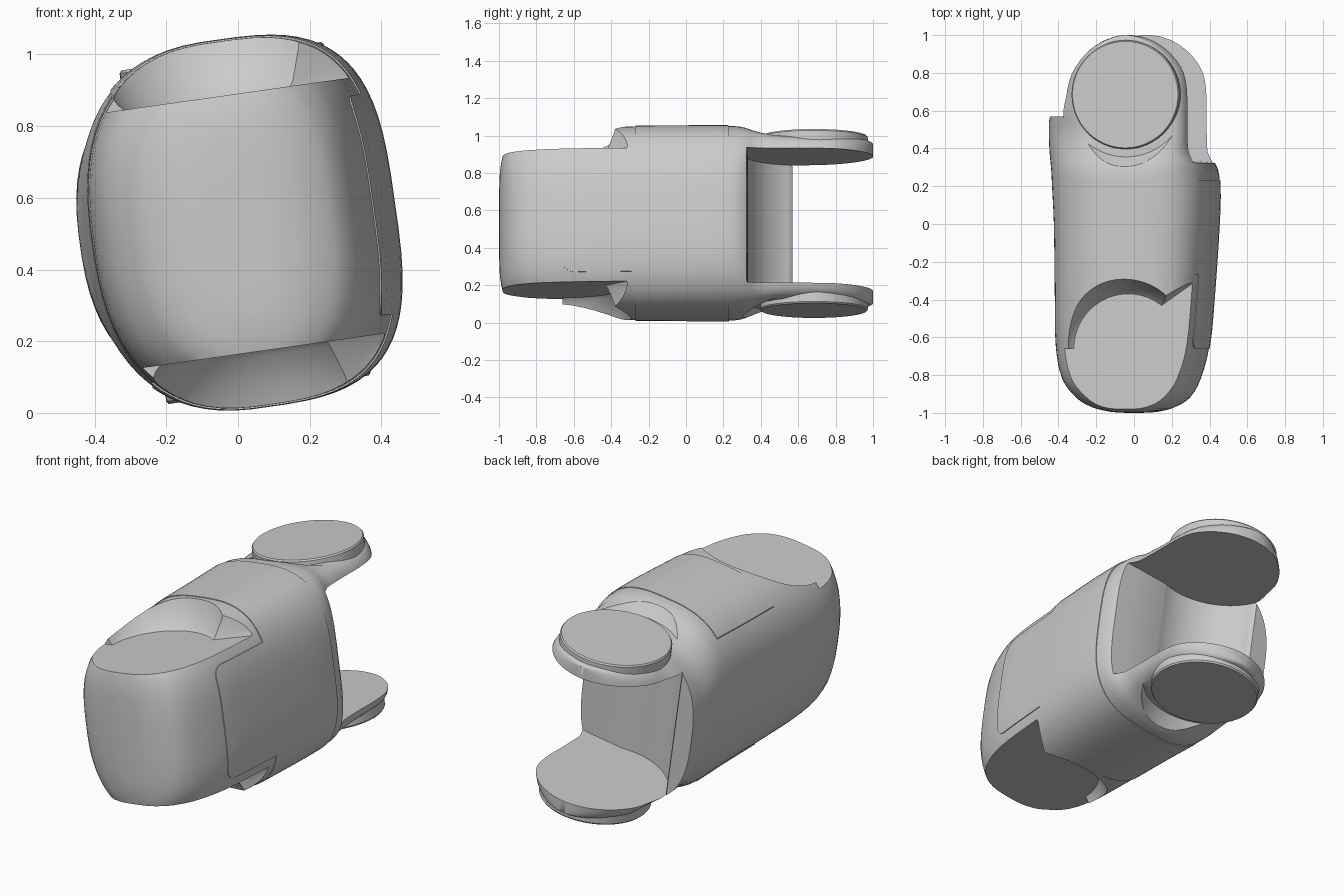
import bpy, bmesh, math
from mathutils import Vector

if "Cube" in bpy.data.objects:
    bpy.data.objects.remove(bpy.data.objects["Cube"])

ROLL = math.radians(-8.1)
grey = bpy.data.materials.new("plain_grey")
grey.use_nodes = True
grey.diffuse_color = (0.6, 0.6, 0.6, 1)
grey.node_tree.nodes["Principled BSDF"].inputs["Base Color"].default_value = (0.6, 0.6, 0.6, 1)

# Shell sections: y, left width, right width, half height, left and right roundness
SECTIONS = [
    (-1, .03, .03, .15, 2.5, 2.8),
    (-.995, .11, .11, .28, 2.5, 2.8),
    (-.97, .21, .2, .39, 2.6, 2.9),
    (-.92, .295, .28, .43, 2.6, 3),
    (-.82, .37, .335, .47, 2.6, 3.2),
    (-.65, .405, .38, .5, 2.5, 3.2),
    (-.4, .41, .405, .51, 2.5, 3.2),
    (0, .415, .433, .513, 2.5, 3.2),
    (.2, .425, .438, .513, 2.5, 3.2),
    (.29, .43, .425, .508, 2.5, 3.4),
    (.38, .44, .365, .475, 2.5, 5),
    (.48, .445, .35, .45, 2.5, 7),
    (.57, .435, .35, .446, 2.8, 7),
    (.67, .36, .35, .445, 4, 7),
    (.8, .295, .33, .445, 6, 7),
    (.9, .22, .26, .445, 6, 7),
    (.965, .13, .17, .44, 6, 7),
    (.993, .05, .09, .435, 6, 7),
    (1, .01, .04, .43, 6, 7),
]


def finish(bm, name):
    bmesh.ops.recalc_face_normals(bm, faces=bm.faces)
    if bm.calc_volume(signed=True) < 0:
        bmesh.ops.reverse_faces(bm, faces=bm.faces)
    mesh = bpy.data.meshes.new(name)
    bm.to_mesh(mesh)
    bm.free()
    mesh.materials.append(grey)
    ob = bpy.data.objects.new(name, mesh)
    bpy.context.collection.objects.link(ob)
    ob.rotation_euler.y = ROLL
    ob.location.z = .527
    return ob


def skin(rings, name):
    """Join closed rings of points into a capped solid."""
    bm = bmesh.new()
    loops = [[bm.verts.new(p) for p in ring] for ring in rings]
    n = len(loops[0])
    for a, b in zip(loops, loops[1:]):
        for i in range(n):
            j = (i + 1) % n
            bm.faces.new((a[i], a[j], b[j], b[i]))
    caps = [bm.faces.new(reversed(loops[0])), bm.faces.new(loops[-1])]
    bmesh.ops.triangulate(bm, faces=caps)
    return finish(bm, name)


def smooth_rows(rows, steps=3):
    """Catmull-Rom interpolation through the rows."""
    rows = [Vector(r) for r in rows]
    out = []
    for i in range(len(rows) - 1):
        p0, p1, p2 = rows[max(i - 1, 0)], rows[i], rows[i + 1]
        p3 = rows[min(i + 2, len(rows) - 1)]
        span = p2[0] - p1[0]
        m1 = (p2 - p0) * (span / (p2[0] - p0[0]))
        m2 = (p3 - p1) * (span / (p3[0] - p1[0]))
        for k in range(steps):
            t = k / steps
            out.append(p1 * (2*t**3 - 3*t**2 + 1) + m1 * (t**3 - 2*t**2 + t)
                       + p2 * (3*t**2 - 2*t**3) + m2 * (t**3 - t**2))
    return out + [rows[-1]]


def shell(name, grow=0.0, count=72):
    rings = []
    for y, l, r, h, nl, nr in smooth_rows(SECTIONS):
        ring = []
        for i in range(count):
            a = 2 * math.pi * (i + .5) / count
            c, s = math.cos(a), math.sin(a)
            n, width = (nr, r) if c > 0 else (nl, l)
            ring.append((math.copysign(abs(c) ** (2 / n), c) * (width + grow), y,
                         math.copysign(abs(s) ** (2 / n), s) * (h + grow)))
        rings.append(ring)
    return skin(rings, name)


def arc(cx, cy, r, start, end, steps=32):
    angles = [math.radians(start + (end - start) * i / steps) for i in range(steps + 1)]
    return [(cx + r * math.cos(a), cy + r * math.sin(a)) for a in angles]


def boolean(ob, tool, operation):
    """Apply a boolean with the first solver that gives a changed, solid result."""
    mod = ob.modifiers.new(operation, 'BOOLEAN')
    mod.operation, mod.object = operation, tool
    before = len(ob.data.polygons)
    for solver in ('MANIFOLD', 'EXACT', 'FLOAT'):
        mod.solver = solver
        graph = bpy.context.evaluated_depsgraph_get()
        graph.update()
        result = bpy.data.meshes.new_from_object(ob.evaluated_get(graph), depsgraph=graph)
        if len(result.polygons) not in (0, before):
            ob.modifiers.clear()
            ob.data = result
            break
    ob.modifiers.clear()
    bpy.data.objects.remove(tool)


def panel_block(name, size, centre, radius):
    """Box with corners rounded along the x direction."""
    bm = bmesh.new()
    bmesh.ops.create_cube(bm, size=1)
    for v in bm.verts:
        v.co = Vector(v.co[i] * size[i] + centre[i] for i in range(3))
    edges = [e for e in bm.edges if abs(e.verts[0].co.x - e.verts[1].co.x) > .01]
    bmesh.ops.bevel(bm, geom=edges, offset=radius, segments=6, profile=.5, affect='EDGES')
    return finish(bm, name)


# Main body with tongue at the front and fork at the back
body = shell("body")

# Fork gap: hollow wall on the left, open on the right
gap = arc(.02, .68, .36, 200, 285) + [(.3, .33), (.7, .3), (.7, 1.3), (-.7, 1.3), (-.7, .57), (-.33, .57)]
boolean(body, skin([[(u, y, w) for u, y in gap] for w in (-.365, .362)], "gap_cutter"), 'DIFFERENCE')

# Tongue ledges above and below, with flared back wall and corner notch
def ledge(r, flare):
    return ([(.8, -1.3), (.8, -.28 + flare), (.4, -.29 + flare)]
            + arc(.02, -.66, r, 52, 180) + [(-.8, -.66), (-.8, -1.3)])

for side in (1, -1):
    levels = ((.36, .29, 0), (.375, .305, .01), (.46, .35, .02), (.56, .385, .03))
    rings = [[(u, y, side * w) for u, y in ledge(r, f)] for w, r, f in levels]
    boolean(body, skin(rings, "ledge_cutter"), 'DIFFERENCE')

# Flared seats around the fork discs
for side in (1, -1):
    levels = ((.44, .325), (.47, .35), (.56, .42))
    rings = [[(u, y, side * w) for u, y in arc(.02, .68, r, 0, 354, 59)] for w, r in levels]
    boolean(body, skin(rings, "seat_cutter"), 'DIFFERENCE')

# Raised cover wrapping the right side, top and bottom
cover = shell("side_cover", .004)
block = panel_block("cover_block", (.9, .5, 1.4), (.15, -.02, 0), .04)
boolean(block, panel_block("cover_tab", (.5, .5, .62), (.5, -.41, 0), .06), 'UNION')
boolean(cover, block, 'INTERSECT')

# Round pivot discs on the outside of the fork
parts = [body, cover]
for side, name in ((1, "upper_pivot_disc"), (-1, "lower_pivot_disc")):
    levels = ((.4, .288), (.462, .288), (.47, .282))
    parts.append(skin([[(u, y, side * w) for u, y in arc(.02, .685, r, 0, 354, 59)] for w, r in levels], name))

for ob in bpy.context.selected_objects:
    ob.select_set(False)
for ob in parts:
    ob.select_set(True)
bpy.context.view_layer.objects.active = body
bpy.ops.object.shade_smooth_by_angle(angle=math.radians(32))
